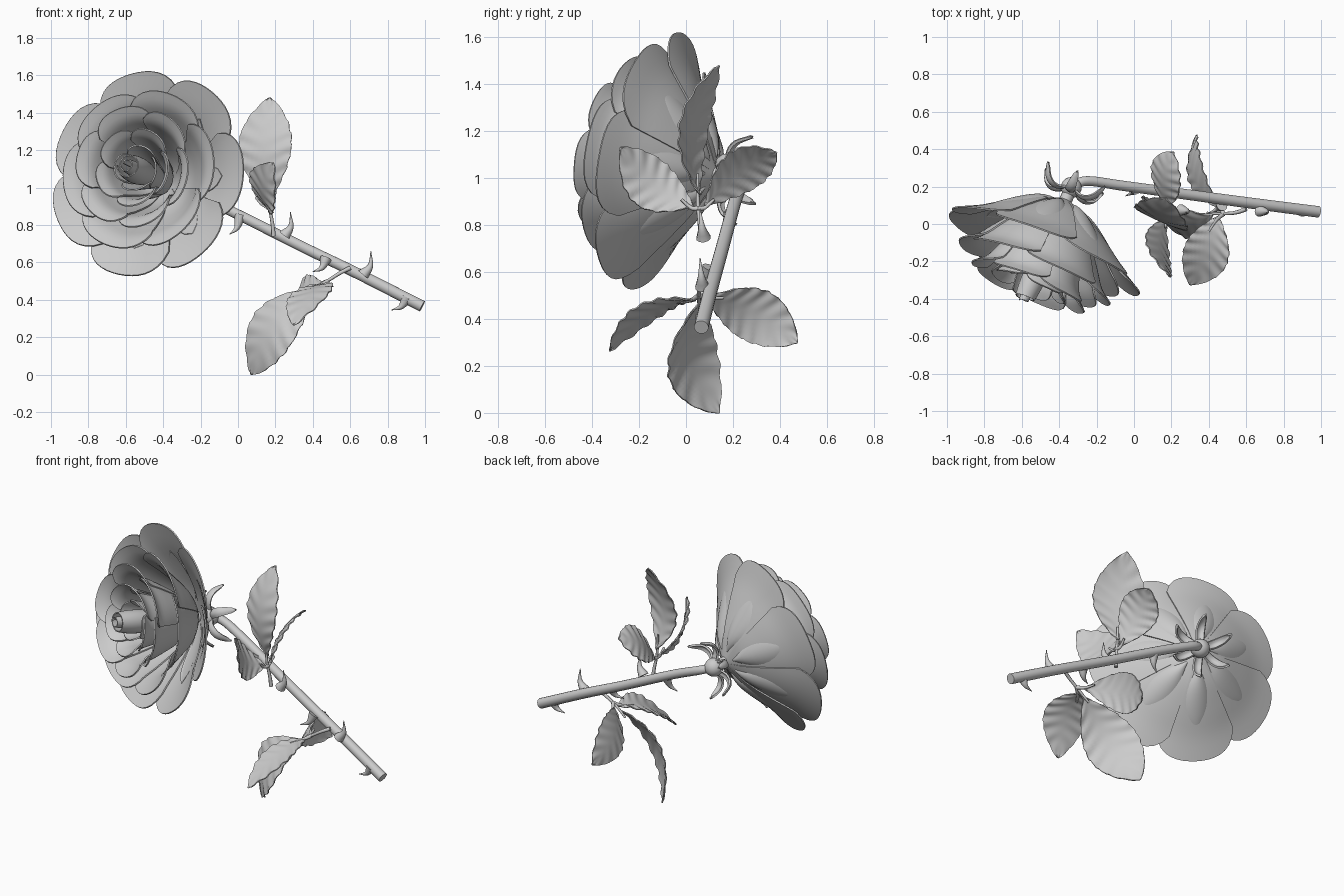
import bpy, bmesh, math
from mathutils import Vector as V

if "Cube" in bpy.data.objects:
    bpy.data.objects.remove(bpy.data.objects["Cube"])

grey = bpy.data.materials.new("soft grey")
grey.diffuse_color = (0.6, 0.6, 0.6, 1)
grey.use_nodes = True
grey.node_tree.nodes["Principled BSDF"].inputs["Base Color"].default_value = grey.diffuse_color

# flower frame: base point, axis and two side directions
BASE = V((-0.355, 0.15, 1.01))
AXIS = V((-0.39, -0.90, 0.19)).normalized()
SIDE = AXIS.cross(V((0, 0, 1))).normalized()
UP = SIDE.cross(AXIS)


def flower(r, a, t):
    return BASE + AXIS * t + (SIDE * math.cos(a) + UP * math.sin(a)) * r


def along(pts, u):
    """Smooth curve through a few points, u from 0 to 1."""
    pts = [V(p) for p in pts]
    n = len(pts) - 1
    x = min(max(u, 0), 0.9999) * n
    i = int(x)
    f = x - i
    p1, p2 = pts[i], pts[i + 1]
    p0 = pts[i - 1] if i else p1 * 2 - p2
    p3 = pts[i + 2] if i + 2 <= n else p2 * 2 - p1
    return 0.5 * (2 * p1 + (p2 - p0) * f + (2 * p0 - 5 * p1 + 4 * p2 - p3) * f * f
                  + (3 * p1 - p0 - 3 * p2 + p3) * f ** 3)


def finish(name, bm, thick=0.0):
    bmesh.ops.recalc_face_normals(bm, faces=bm.faces)
    for f in bm.faces:
        f.smooth = True
    for e in bm.edges:
        if e.is_boundary or (len(e.link_faces) == 2 and e.calc_face_angle(0) > 0.9):
            e.smooth = False
    me = bpy.data.meshes.new(name)
    bm.to_mesh(me)
    bm.free()
    me.materials.append(grey)
    ob = bpy.data.objects.new(name, me)
    bpy.context.collection.objects.link(ob)
    if thick:
        m = ob.modifiers.new("thickness", 'SOLIDIFY')
        m.thickness = thick
        m.offset = 0
    return ob


def sheet(bm, nu, nv, fn):
    """Grid surface: u from 0 to 1, v from -1 to 1."""
    g = [[bm.verts.new(fn(i / nu, 2 * j / nv - 1)) for j in range(nv + 1)]
         for i in range(nu + 1)]
    for i in range(nu):
        for j in range(nv):
            bm.faces.new((g[i][j], g[i][j + 1], g[i + 1][j + 1], g[i + 1][j]))


def tube(bm, pts, radius, steps=16, sides=14):
    """Capped tube along a smooth path, radius given as a function of u."""
    rings = []
    for i in range(steps + 1):
        u = i / steps
        c = along(pts, u)
        d = (along(pts, min(u + 0.02, 1)) - along(pts, max(u - 0.02, 0))).normalized()
        a = d.cross(V((0.1, 1, 0.2))).normalized()
        b = d.cross(a)
        rings.append([bm.verts.new(c + (a * math.cos(k * math.tau / sides)
                      + b * math.sin(k * math.tau / sides)) * radius(u))
                      for k in range(sides)])
    for p, q in zip(rings, rings[1:]):
        for k in range(sides):
            bm.faces.new((p[k], p[k - 1], q[k - 1], q[k]))
    bm.faces.new(rings[0])
    bm.faces.new(rings[-1])


# petal rings, from the open outer ring to the tight centre
def petal_ring(name, n, turn, profile, lap=1.2, drop=0.2):
    bm = bmesh.new()
    for k in range(n):
        a0 = turn + k * math.tau / n
        hw = lap * math.pi / n

        def point(u, v):
            s = u * (1 - drop * abs(v) ** 4)
            r, t = along(profile, s)
            r *= 1 + 0.02 * (1 - 2 * v * v) * u
            return flower(r + 0.006 * v * u, a0 + v * hw, t - 0.01 * v * u)
        sheet(bm, 14, 16, point)
    finish(name, bm, 0.008)


petal_ring("outer_petals", 7, 2.23, [(.03, .03), (.17, .09), (.31, .18), (.43, .265), (.55, .335)])
petal_ring("second_petals", 6, 0.9, [(.03, .05), (.18, .16), (.29, .30), (.36, .40), (.43, .455)])
petal_ring("third_petals", 6, 0.2, [(.03, .07), (.14, .2), (.22, .37), (.265, .48), (.325, .54)])
petal_ring("fourth_petals", 5, 0.8, [(.02, .1), (.1, .22), (.145, .38), (.17, .48), (.21, .54)], drop=.25)
petal_ring("inner_petals", 4, 0.1, [(.02, .1), (.06, .25), (.09, .38), (.12, .5)], drop=.25)

# rolled bud
bm = bmesh.new()
sheet(bm, 10, 60, lambda u, v: flower((0.05 + 0.032 * v) * (0.75 + 0.4 * math.sin(2.6 * u)) * 0.9,
                                      v * math.tau, 0.3 + u * (0.305 - 0.02 * v)))
finish("rolled_bud", bm, 0.006)

# raised ovals on the backs of the outer petals
bm = bmesh.new()
for k in range(7):
    def rib(u, v, a0=2.23 + k * math.tau / 7):
        r, t = along([(.07, .045), (.2, .11), (.4, .245)], u)
        s = math.sin(math.pi * u) ** 0.7
        return flower(r, a0 + v * 0.31 * s, t - 0.022 * (1 - v * v) * s)
    sheet(bm, 12, 8, rib)
finish("petal_ribs", bm, 0.006)

# sepals curling back around the base
bm = bmesh.new()
for k in range(6):
    def sepal(u, v, a0=0.5 + k * math.tau / 6):
        r, t = along([(.02, -.04), (.09, -.01), (.15, -.03), (.19, -.10)], u)
        w = 0.034 * (1 - u) ** 0.6 * (0.6 + u)
        return flower(r, a0, t - 0.012 * v * v) + AXIS.cross(flower(1, a0, 0) - BASE) * v * w
    sheet(bm, 10, 4, sepal)
finish("sepals", bm, 0.012)

# round base of the flower, with a short neck into the petals
bm = bmesh.new()
bmesh.ops.create_uvsphere(bm, u_segments=20, v_segments=12, radius=0.056)
bmesh.ops.translate(bm, verts=bm.verts, vec=flower(0, 0, -0.05))
tube(bm, [flower(0, 0, -.05), flower(0, 0, 0), flower(0, 0, .06)], lambda u: 0.035, 4, 12)
finish("flower_base", bm)

# stem
STEM = [(.985, .065, .365), (.66, .107, .53), (.34, .15, .685), (-.05, .203, .88),
        (-.25, .23, .97), (-.33, .20, 1.0)]
bm = bmesh.new()
tube(bm, STEM, lambda u: 0.031 - 0.006 * u, 30, 16)
finish("stem", bm)

# thorns: base and tip, bent slightly towards the tip
THORNS = [((.01, .19, .85), (-.045, .15, .75)), ((.25, .075, .745), (.28, .06, .87)),
          ((.47, .10, .62), (.40, .06, .55)), ((.67, .07, .535), (.71, .06, .66)),
          ((.90, .07, .41), (.82, .06, .345))]
bm = bmesh.new()
for a, b in THORNS:
    a, b = V(a), V(b)
    mid = (a + b) / 2 + V((0.018 if b.z > a.z else 0.012, 0, -0.015))
    tube(bm, [a, mid, b], lambda u: 0.002 + 0.03 * (1 - u) ** 1.2, 8, 10)
finish("thorns", bm)

# leaf stalks
bm = bmesh.new()
for path in ([(.19, .065, .74), (.185, .06, .80), (.17, .05, .90), (.165, .05, 1.02)],
             [(.60, .08, .57), (.54, .06, .54), (.45, .055, .48), (.39, .06, .43)],
             [(.175, .05, .87), (.17, .02, .875), (.17, -.02, .91)],
             [(.175, .05, .87), (.17, .08, .875), (.175, .12, .91)],
             [(.48, .055, .50), (.44, .02, .48), (.40, -.04, .47)],
             [(.48, .055, .50), (.45, .10, .49), (.43, .16, .49)]):
    tube(bm, path, lambda u: 0.012 - 0.006 * u, 8, 8)
finish("leaf_stalks", bm)


# leaves: base, tip, direction across, half width, bow of the midrib
def leaf(name, base, tip, across, half, bow):
    base, tip, bow = V(base), V(tip), V(bow)
    d = (tip - base).normalized()
    w = V(across)
    w = (w - d * w.dot(d)).normalized()
    nrm = d.cross(w)
    bm = bmesh.new()

    def point(u, v):
        width = half * math.sin(math.pi * min(u ** 1.15, 1)) ** 0.75 if 0 < u < 1 else 0.002
        tooth = 1 + 0.05 * ((u * 9) % 1 - 0.5) * abs(v) ** 3
        ripple = 0.005 * math.sin(u * 42 - 5 * abs(v)) * abs(v)
        return (base.lerp(tip, u) + bow * (4 * u * (1 - u)) + w * v * width * tooth
                + nrm * (ripple + 0.08 * width * v * v))
    sheet(bm, 45, 12, point)
    bmesh.ops.remove_doubles(bm, verts=bm.verts, dist=0.0006)
    finish(name, bm, 0.006)


leaf("upper_leaf_top", (.17, .06, .93), (.17, .14, 1.48), (.27, -.12, 0), .155, (-.03, -.08, 0))
leaf("upper_leaf_front", (.17, .03, .88), (.19, -.28, 1.13), (-.5, .5, .65), .125, (-.045, -.01, -.035))
leaf("upper_leaf_back", (.17, .08, .88), (.21, .385, 1.11), (.6, -.6, .5), .12, (-.03, 0, .04))
leaf("lower_leaf_end", (.42, .05, .46), (.07, .14, .0), (-.6, .6, .5), .16, (-.055, -.085, .03))
leaf("lower_leaf_front", (.45, .04, .48), (.30, -.325, .265), (.9, -.3, .2), .125, (.02, 0, .06))
leaf("lower_leaf_back", (.45, .09, .49), (.335, .475, .30), (.25, .5, .8), .12, (-.075, 0, .03))
